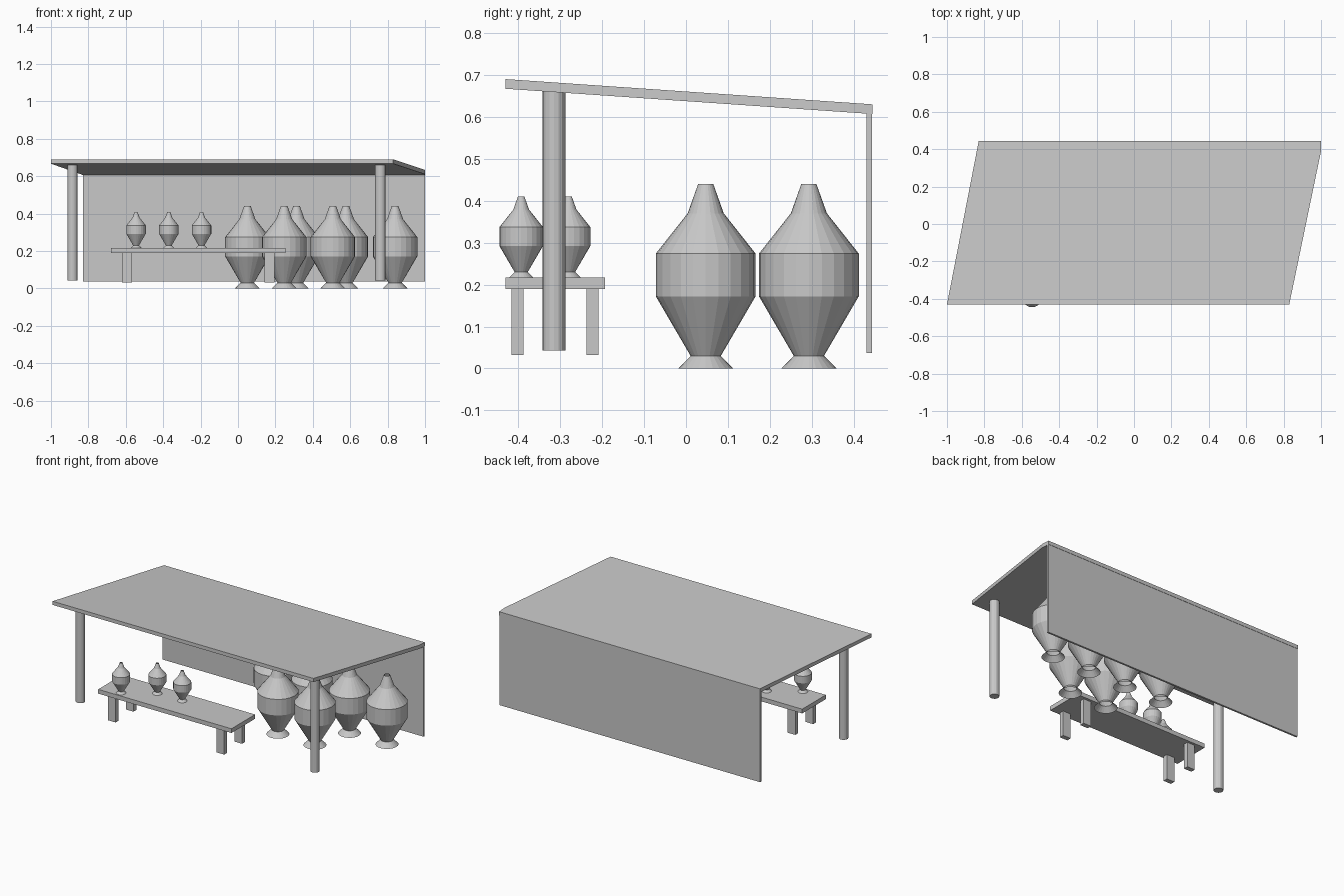
import bpy, bmesh, math

if "Cube" in bpy.data.objects:
    bpy.data.objects.remove(bpy.data.objects["Cube"])

mat = bpy.data.materials.new("plain grey")
mat.diffuse_color = (0.58, 0.58, 0.58, 1)
mat.use_nodes = True
mat.node_tree.nodes["Principled BSDF"].inputs["Base Color"].default_value = mat.diffuse_color


def finish(name, bm):
    me = bpy.data.meshes.new(name)
    bmesh.ops.recalc_face_normals(bm, faces=bm.faces)
    bm.to_mesh(me)
    bm.free()
    me.materials.append(mat)
    ob = bpy.data.objects.new(name, me)
    bpy.context.collection.objects.link(ob)
    return ob


def prism(name, outline, bottom, top):
    """Solid over an xy outline; bottom and top are height functions of y."""
    bm = bmesh.new()
    lo = [bm.verts.new((x, y, bottom(y))) for x, y in outline]
    hi = [bm.verts.new((x, y, top(y))) for x, y in outline]
    bm.faces.new(lo[::-1])
    bm.faces.new(hi)
    n = len(outline)
    for i in range(n):
        j = (i + 1) % n
        bm.faces.new((lo[i], lo[j], hi[j], hi[i]))
    return finish(name, bm)


def box(name, x0, x1, y0, y1, z0, z1):
    return prism(name, [(x0, y0), (x1, y0), (x1, y1), (x0, y1)],
                 lambda y: z0, lambda y: z1)


def circle(x, y, r, n):
    return [(x + r * math.cos(math.tau * i / n), y + r * math.sin(math.tau * i / n))
            for i in range(n)]


# Jar: thin open shell turned from a profile (radius, height)
JAR = [(0.066, 0), (0.036, 0.03), (0.119, 0.172), (0.119, 0.274),
       (0.043, 0.37), (0.018, 0.44)]


def jar(name, x, y, z, s, n=24):
    bm = bmesh.new()
    rings = [[bm.verts.new((px, py, z + h * s)) for px, py in circle(x, y, r * s, n)]
             for r, h in JAR]
    for a, b in zip(rings, rings[1:]):
        for i in range(n):
            j = (i + 1) % n
            bm.faces.new((a[i], a[j], b[j], b[i]))
    return finish(name, bm)


# Sloping skewed roof
def slope(z):
    return lambda y: z - 0.06 * (y + 0.43) / 0.872


prism("roof", [(-1, -0.43), (0.83, -0.43), (1, 0.39), (1, 0.445), (-0.83, 0.445)],
      slope(0.667), slope(0.69))

# Back wall
box("back_wall", -0.83, 1.0, 0.431, 0.443, 0.037, 0.62)

# Front posts
for side, x in (("left", -0.885), ("right", 0.761)):
    prism(side + "_post", circle(x, -0.315, 0.0275, 16),
          lambda y: 0.043, lambda y: 0.661)

# Table
box("table_top", -0.68, 0.255, -0.43, -0.193, 0.19, 0.217)
for x in (-0.594, 0.168):
    for y in (-0.402, -0.223):
        box("table_leg", x - 0.027, x + 0.027, y - 0.0145, y + 0.0145, 0.032, 0.19)

# Small jars on the table
for x, y in ((-0.545, -0.393), (-0.37, -0.28), (-0.195, -0.28)):
    jar("small_jar", x, y, 0.217, 0.4375)

# Large jars: back row of four, front row of two
for x in (0.05, 0.313, 0.577, 0.84):
    jar("large_jar_back", x, 0.293, 0, 1)
for x in (0.247, 0.507):
    jar("large_jar_front", x, 0.047, 0, 1)
